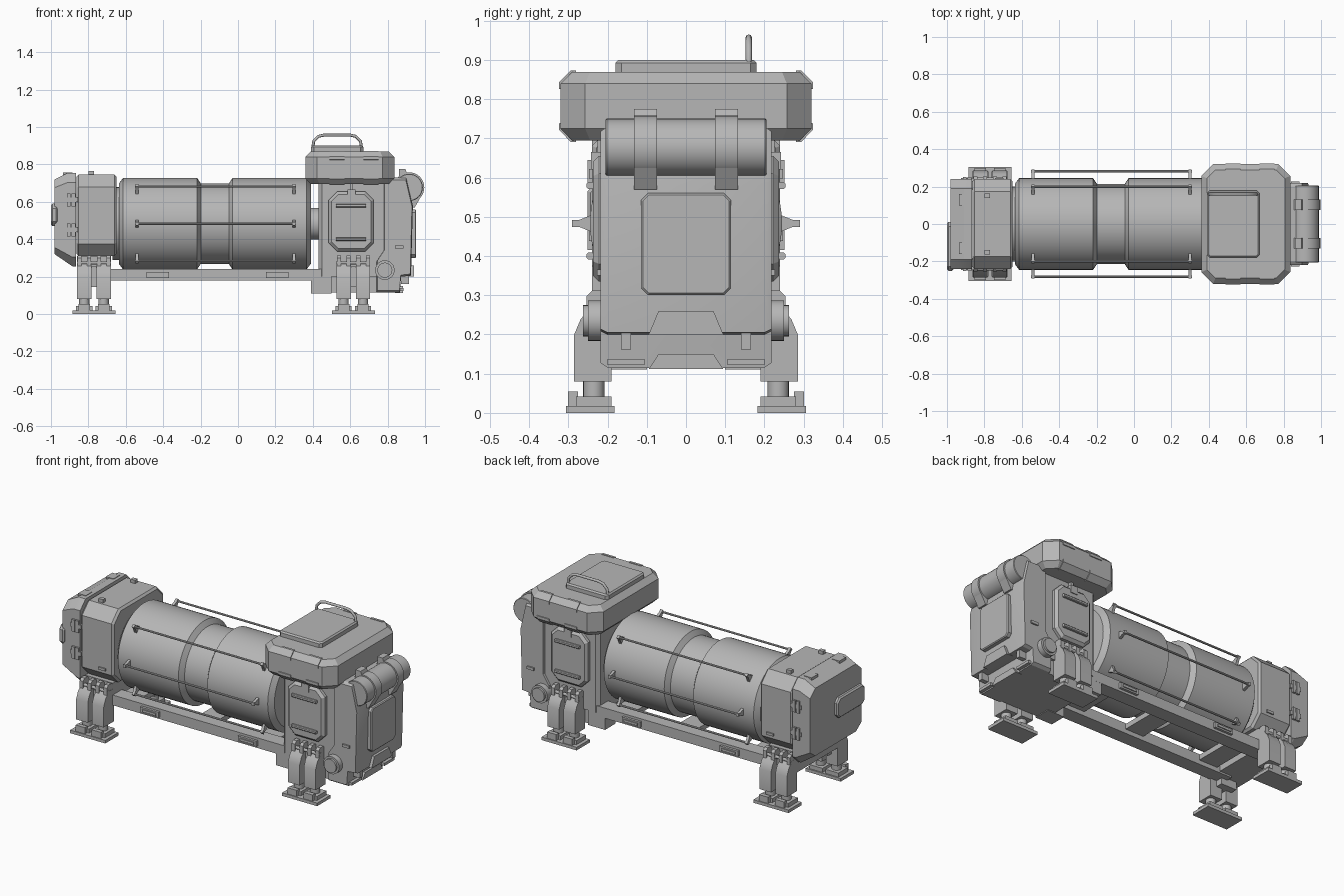
import bpy, bmesh, math
from mathutils import Vector

default_cube = bpy.data.objects.get("Cube")
if default_cube:
    bpy.data.objects.remove(default_cube)

# The single body colour
shade = .47
grey = (shade, shade, shade, 1)
paint = bpy.data.materials.new("plain grey")
paint.use_nodes = True
paint.diffuse_color = grey
paint.node_tree.nodes["Principled BSDF"].inputs["Base Color"].default_value = grey
parts = []


def finish(name, bm, mirror):
    """Turn a bmesh into an object, optionally repeated on the other side."""
    bmesh.ops.recalc_face_normals(bm, faces=bm.faces)
    mesh = bpy.data.meshes.new(name)
    bm.to_mesh(mesh)
    bm.free()
    mesh.materials.append(paint)
    part = bpy.data.objects.new(name, mesh)
    bpy.context.collection.objects.link(part)
    if mirror:
        modifier = part.modifiers.new("other side", "MIRROR")
        modifier.use_axis = (False, True, False)
        modifier.use_mirror_merge = False
    parts.append(part)


def block(name, at, size, along="z", corner=0, rim=0, mirror=False):
    """Box with cut corners along one axis and chamfered end rims."""
    bm = bmesh.new()
    bmesh.ops.create_cube(bm, size=1)
    bmesh.ops.scale(bm, vec=size, verts=bm.verts)
    axis = "xyz".index(along)
    end = size[axis] / 2

    def at_end(vert):
        return abs(abs(vert.co[axis]) - end) < .001

    def runs_along(edge):
        a, b = edge.verts
        return a.co[axis] * b.co[axis] < 0

    for cut, on_rim in ((corner, False), (rim, True)):
        if cut:
            edges = [e for e in bm.edges if runs_along(e) != on_rim and all(map(at_end, e.verts))]
            bmesh.ops.bevel(bm, geom=edges, offset=cut, segments=1, affect="EDGES")
    bmesh.ops.translate(bm, vec=at, verts=bm.verts)
    finish(name, bm, mirror)


def skin(name, rings, mirror=False):
    """Join matching closed rings of points into a capped solid."""
    bm = bmesh.new()
    loops = [[bm.verts.new(point) for point in ring] for ring in rings]
    for low, high in zip(loops, loops[1:]):
        for i in range(len(low)):
            bm.faces.new((low[i - 1], low[i], high[i], high[i - 1]))
    bm.faces.new(loops[0])
    bm.faces.new(loops[-1])
    finish(name, bm, mirror)


def place(axis, t, u, v):
    return {"x": (t, u, v), "y": (u, t, v), "z": (u, v, t)}[axis]


def prism(name, axis, start, stop, outline, mirror=False):
    skin(name, [[place(axis, t, u, v) for u, v in outline] for t in (start, stop)], mirror)


def turned(name, axis, u, v, profile, sides=24, mirror=False):
    """Round part from (position, radius) pairs."""
    angles = [math.tau * i / sides for i in range(sides)]
    skin(name, [[place(axis, t, u + r * math.cos(a), v + r * math.sin(a)) for a in angles]
                for t, r in profile], mirror)


def rod(name, axis, u, v, start, stop, radius, sides=24, mirror=False):
    turned(name, axis, u, v, [(start, radius), (stop, radius)], sides, mirror)


# Tank: two drums about a waist, with a neck at each end
tank_x, tank_z, tank_r, waist_r = -.124, .483, .245, .215
half = [(.075, waist_r), (.095, tank_r), (.49, tank_r), (.513, waist_r)]
profile = [(tank_x - t, r) for t, r in reversed(half)] + [(tank_x + t, r) for t, r in half]
turned("tank", "x", 0, tank_z, profile, sides=64)
rod("left_neck", "x", 0, tank_z, -.67, -.6, .195, sides=48)
rod("right_neck", "x", 0, tank_z, .37, .46, .085)

# Guard rails on pointed brackets
for degrees in (-45, 0, 45):
    angle = math.radians(degrees)
    outward = Vector((0, math.cos(angle), math.sin(angle)))
    forward = Vector((1, 0, 0))
    sideways = outward.cross(forward)
    rail = outward * .282
    rod("guard_rail", "x", rail.y, tank_z + rail.z, -.55, .31, .006, sides=8, mirror=True)
    for x in (-.54, .3):
        rings = []
        for reach, spread in ((.235, .024), (.272, .009), (.291, .009)):
            middle = Vector((x, 0, tank_z)) + outward * reach
            a, b = sideways * spread, forward * .008
            rings.append([middle - a - b, middle + a - b, middle + a + b, middle - a + b])
        skin("rail_bracket", rings, mirror=True)

# Left end housing
block("left_housing", (-.757, 0, .528), (.215, .48, .435), along="x", corner=.065, rim=.012)
cap = [(-.98, .32), (-.885, .255), (-.865, .255), (-.865, .755), (-.91, .755), (-.98, .72)]
cap_slim = [(u, v + (.5 - v) * .2) for u, v in cap]
cap_layers = ((-.24, cap_slim), (-.19, cap), (.19, cap), (.24, cap_slim))
skin("left_end_cap", [[(u, y, v) for u, v in outline] for y, outline in cap_layers])
block("left_end_plate", (-.983, -.12, .53), (.034, .262, .12), along="x", corner=.025, rim=.008)
block("left_underframe", (-.77, 0, .25), (.18, .4, .12))
block("left_top_lug", (-.785, .15, .75), (.03, .024, .03), mirror=True)
block("left_cap_clip", (-.91, .13, .75), (.05, .06, .016), mirror=True)
block("left_grip", (-.72, .24, .4), (.045, .014, .015), mirror=True)
for z in (.45, .61):
    block("clasp_bar", (-.89, .237, z), (.07, .02, .024), mirror=True)
    for x in (-.905, -.88):
        block("clasp_jaw", (x, .238, z), (.02, .026, .07), mirror=True)

# Base frame
block("base_beam", (-.155, .158, .21), (1.21, .085, .06), mirror=True)
for x in (-.43, .21):
    block("beam_step", (x, .2, .21), (.12, .03, .032), mirror=True)
    block("beam_tread", (x, .215, .21), (.09, .012, .014), mirror=True)
for x in (-.6, -.1, .3):
    block("cross_member", (x, 0, .22), (.12, .26, .03))

# Legs with hinges, jacks and feet
leg_outline = [(.19, .08), (.285, .08), (.285, .2), (.268, .24), (.235, .275), (.19, .275)]
for station in (-.77, .617):
    block("foot_plate", (station, .244, .009), (.23, .123, .018), mirror=True)
    block("leg_bridge", (station, .19, .2), (.1, .08, .11), mirror=True)
    rod("hinge_pin", "x", .24, .275, station - .09, station + .09, .009, sides=12, mirror=True)
    for x in (station - .052, station + .052):
        prism("leg", "x", x - .038, x + .038, leg_outline, mirror=True)
        rod("jack", "z", x, .235, .03, .09, .027, mirror=True)
        block("foot_block", (x, .235, .03), (.086, .09, .024), mirror=True)
        block("foot_stop", (x, .288, .035), (.06, .025, .04), mirror=True)
        for shift in (-.026, .026):
            block("hinge_arm", (x + shift, .225, .274), (.022, .056, .077),
                  along="x", corner=.014, mirror=True)

# Right machine housing and its end module
block("right_housing", (.615, 0, .455), (.37, .41, .51), corner=.02)
block("right_housing_base", (.625, 0, .16), (.35, .38, .09), corner=.02)
module = [(.74, .115), (.865, .115), (.872, .2), (.925, .205), (.935, .58), (.9, .73), (.78, .73),
          (.78, .34), (.74, .28)]
inset = [(u + (.84 - u) * .05, v + (.42 - v) * .04) for u, v in module]
layers = ((-.218, inset), (-.2, module), (.2, module), (.218, inset))
skin("end_module", [[(u, y, v) for u, v in outline] for y, outline in layers])
block("module_grip", (.862, .22, .358), (.045, .014, .016), mirror=True)
rod("side_knob", "y", .785, .235, .19, .25, .052, mirror=True)
rod("side_knob_cap", "y", .785, .235, .24, .262, .04, mirror=True)
block("inner_corner_block", (.445, .15, .156), (.11, .1, .09), mirror=True)
block("end_catch", (.893, .153, .183), (.044, .026, .044), mirror=True)
block("end_step", (.845, .153, .13), (.08, .094, .016), mirror=True)

# Side hatch with two bars and a latch
block("side_hatch", (.605, .205, .495), (.24, .064, .32), along="y", corner=.045, rim=.015, mirror=True)
for z in (.4, .58):
    block("hatch_bar", (.605, .244, z), (.16, .018, .018), along="x", corner=.004, mirror=True)
block("hatch_latch", (.607, .217, .643), (.045, .05, .045), mirror=True)
block("hatch_rib", (.607, .21, .68), (.016, .03, .04), mirror=True)

# End face panel and skirts
block("end_panel", (.935, 0, .43), (.036, .23, .26), along="x", corner=.018, rim=.005)
for name, x, low, high in (("end_skirt", .92, .2, .26), ("lower_skirt", .86, .112, .15)):
    outline = [(-.095, low), (.095, low), (.07, high), (-.07, high)]
    prism(name, "x", x - .02, x + .022, outline)

# Hood, top hatch and handle
hood_z = .782
block("hood", (.598, 0, hood_z), (.476, .64, .175), corner=.063, rim=.03)
block("top_hatch", (.53, 0, .88), (.28, .36, .04), corner=.015, rim=.008)
clip = [(.28, .04), (.31, .04), (.324, .044), (.324, .06), (.294, .091), (.28, .091)]
for x in (.53, .71):
    for flip in (-1, 1):
        outline = [(y, hood_z + flip * rise) for y, rise in clip]
        prism("hood_clip", "x", x - .04, x + .04, outline, mirror=True)
handle = bpy.data.curves.new("top_handle", "CURVE")
handle.dimensions = "3D"
handle.bevel_depth = .008
handle.bevel_resolution = 2
handle.use_fill_caps = True
handle.materials.append(paint)
spline = handle.splines.new("POLY")
bend = [(-.13, .89), (-.125, .925), (-.1, .95), (-.07, .957)]
path = bend + [(-x, z) for x, z in reversed(bend)]
spline.points.add(len(path) - 1)
for point, (x, z) in zip(spline.points, path):
    point.co = (.53 + x, .16, z, 1)
bpy.context.collection.objects.link(bpy.data.objects.new("top_handle", handle))

# Strapped cylinder on the end
bottle_x, bottle_z = .915, .677
turned("end_cylinder", "y", bottle_x, bottle_z,
       [(-.205, .07), (-.202, .073), (.202, .073), (.205, .07)], sides=32)
rod("cylinder_strap", "y", bottle_x, bottle_z, .074, .132, .081, sides=32, mirror=True)
mount = [(.86, .57), (.945, .57), (.985, .64), (.92, .7), (.895, .775), (.86, .775)]
prism("strap_mount", "y", .074, .132, mount, mirror=True)

# Smooth round parts, keep edges sharp
bpy.ops.object.select_all(action="DESELECT")
for part in parts:
    part.select_set(True)
bpy.context.view_layer.objects.active = parts[0]
bpy.ops.object.shade_smooth_by_angle(angle=math.radians(25))
